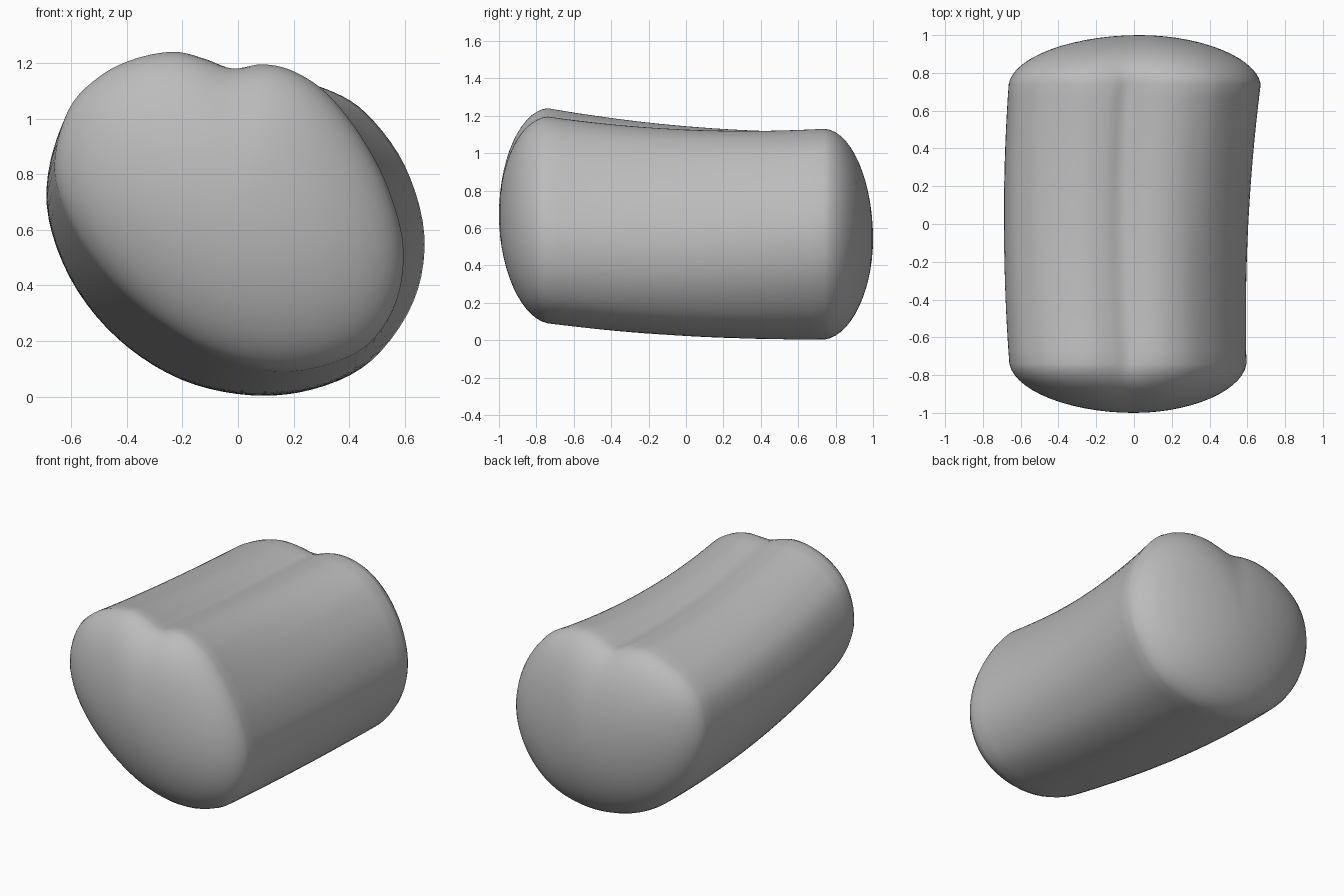
import bpy, bmesh, math
from mathutils import Vector

if "Cube" in bpy.data.objects:
    bpy.data.objects.remove(bpy.data.objects["Cube"])

# Matching landmark outlines (x, z), clockwise from the top groove
FRONT = [(-.02, 1.18), (.09, 1.195), (.2, 1.17), (.32, 1.09), (.44, .94), (.54, .75), (.595, .53),
         (.56, .32), (.43, .16), (.18, .09), (-.07, .14), (-.28, .26), (-.47, .43), (-.6, .62),
         (-.66, .82), (-.61, 1.03), (-.5, 1.15), (-.37, 1.215), (-.23, 1.24), (-.12, 1.215)]
BACK = [(-.03, 1.075), (.08, 1.115), (.19, 1.13), (.32, 1.105), (.46, 1.02), (.6, .83), (.67, .58),
        (.63, .34), (.48, .13), (.28, .03), (.05, .005), (-.2, .06), (-.42, .2), (-.58, .4),
        (-.66, .64), (-.64, .85), (-.55, .98), (-.42, 1.06), (-.27, 1.11), (-.13, 1.105)]
END = .74          # where the rounded ends begin
FRONT_C, BACK_C = Vector((.0, .67)), Vector((.03, .54))


def spline(points, steps=5):
    """Closed Catmull-Rom curve through the points."""
    p = [Vector(q) for q in points]
    n, out = len(p), []
    for i in range(n):
        a, b, c, d = p[i - 1], p[i], p[(i + 1) % n], p[(i + 2) % n]
        for s in range(steps):
            t = s / steps
            out.append(.5 * (2 * b + (c - a) * t + (2 * a - 5 * b + 4 * c - d) * t ** 2
                             + (3 * b - a - 3 * c + d) * t ** 3))
    return out


def relaxed(loop, rounds):
    """Soften the groove of an outline."""
    for _ in range(rounds):
        n = len(loop)
        loop = [loop[i] * .5 + (loop[i - 1] + loop[(i + 1) % n]) * .25 for i in range(n)]
    return loop


front, back = spline(FRONT), spline(BACK)
bm = bmesh.new()
rings = []


def add_ring(loop, y):
    rings.append([bm.verts.new((p.x, y, p.y)) for p in loop])


def cap_rings(loop, centre, side, order):
    """Elliptical dome rings shrinking toward the end centre."""
    for k in order:
        a = k / 14 * math.pi / 2
        soft = relaxed(loop, k * 4)
        add_ring([centre + (p - centre) * math.cos(a) for p in soft],
                 side * (END + (1 - END) * math.sin(a)))


# Front dome, slightly bent body, back dome
cap_rings(front, FRONT_C, -1, range(13, 0, -1))
for i in range(21):
    t = i / 20
    bend = Vector((-.028, -.032)) * (1 - (2 * t - 1) ** 2)
    add_ring([f.lerp(b, t) + bend for f, b in zip(front, back)], END * (2 * t - 1))
cap_rings(back, BACK_C, 1, range(1, 14))

for r, s in zip(rings, rings[1:]):
    for i in range(len(r)):
        j = (i + 1) % len(r)
        bm.faces.new((r[i], r[j], s[j], s[i]))
for ring, c, y in ((rings[0], FRONT_C, -1), (rings[-1], BACK_C, 1)):
    tip = bm.verts.new((c.x, y, c.y))
    for i in range(len(ring)):
        bm.faces.new((ring[i], ring[(i + 1) % len(ring)], tip))
bmesh.ops.recalc_face_normals(bm, faces=bm.faces)
for f in bm.faces:
    f.smooth = True

mesh = bpy.data.meshes.new("grooved_body")
bm.to_mesh(mesh)
bm.free()
body = bpy.data.objects.new("grooved_body", mesh)
bpy.context.collection.objects.link(body)
grey = bpy.data.materials.new("plain grey")
grey.diffuse_color = (.5, .5, .5, 1)
grey.use_nodes = True
grey.node_tree.nodes["Principled BSDF"].inputs["Base Color"].default_value = grey.diffuse_color
mesh.materials.append(grey)
